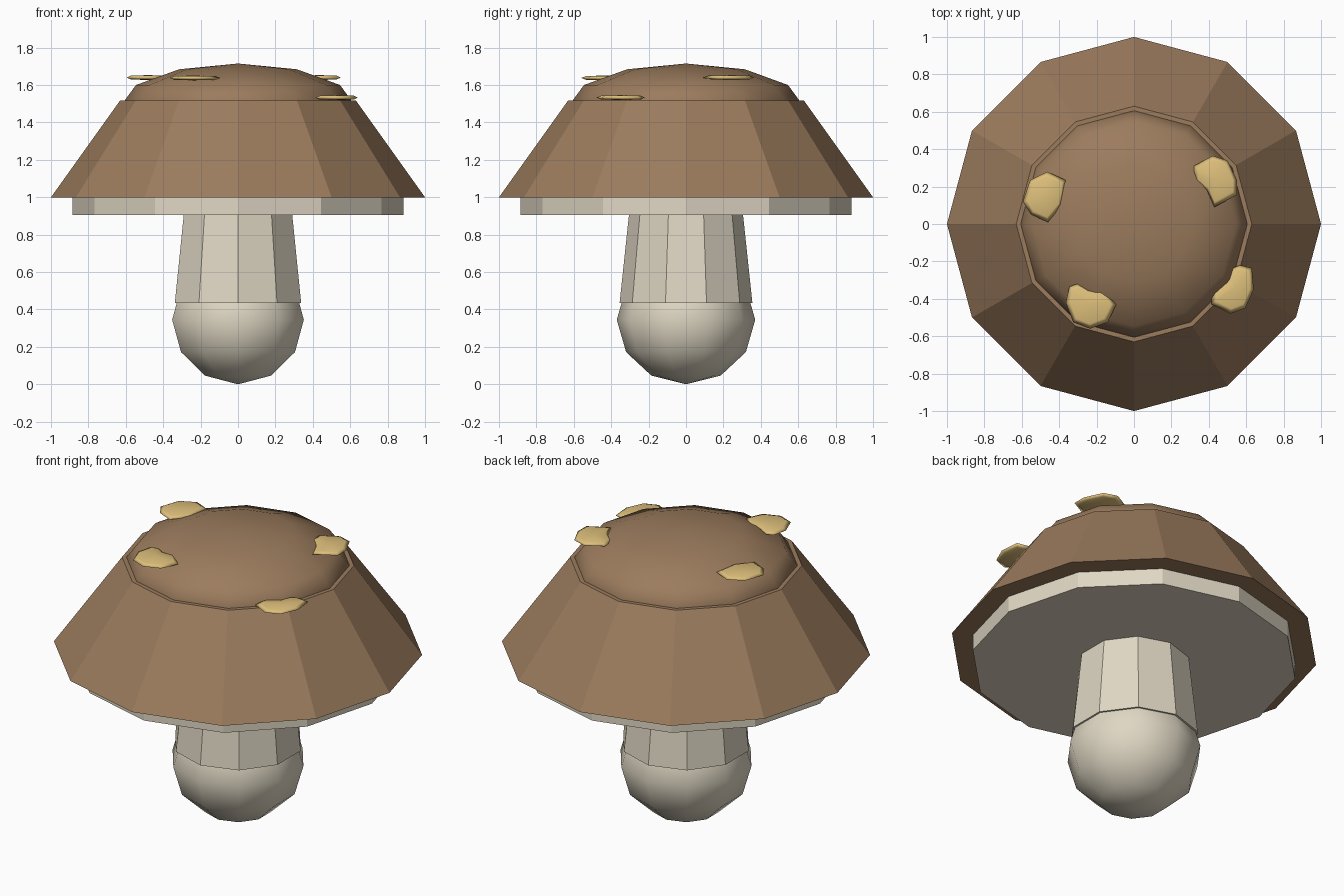
import bpy, bmesh
from math import pi, sin, cos

if "Cube" in bpy.data.objects:
    bpy.data.objects.remove(bpy.data.objects["Cube"])


def material(name, rgb):
    m = bpy.data.materials.new(name)
    m.diffuse_color = (*rgb, 1)
    m.use_nodes = True
    m.node_tree.nodes["Principled BSDF"].inputs["Base Color"].default_value = m.diffuse_color
    return m


BROWN = material("cap_brown", (0.33, 0.2, 0.11))
CREAM = material("stem_cream", (0.74, 0.68, 0.55))
YELLOW = material("spot_yellow", (0.74, 0.53, 0.2))


def loft(name, rings, mat, smooth=False):
    """Skin a stack of closed rings; one-point rings are poles, others get capped."""
    bm = bmesh.new()
    rows = [[bm.verts.new(p) for p in ring] for ring in rings]
    for a, b in zip(rows, rows[1:]):
        n = max(len(a), len(b))
        for i in range(n):
            j = (i + 1) % n
            if len(a) == 1:
                bm.faces.new((a[0], b[j], b[i]))
            elif len(b) == 1:
                bm.faces.new((a[i], a[j], b[0]))
            else:
                bm.faces.new((a[i], a[j], b[j], b[i]))
    for end in (rows[0], rows[-1]):
        if len(end) > 2:
            bm.faces.new(end)
    bmesh.ops.recalc_face_normals(bm, faces=bm.faces)
    me = bpy.data.meshes.new(name)
    bm.to_mesh(me)
    bm.free()
    for p in me.polygons:
        p.use_smooth = smooth
    me.materials.append(mat)
    ob = bpy.data.objects.new(name, me)
    bpy.context.collection.objects.link(ob)
    return ob


def ring(n, r, z):
    # first corner points to +y
    return [(r * sin(2 * pi * i / n), r * cos(2 * pi * i / n), z) for i in range(n)]


def frustum(name, n, r1, z1, r2, z2, mat):
    return loft(name, [ring(n, r1, z1), ring(n, r2, z2)], mat)


def ellipsoid(name, n, r, h, zc, mat):
    rows = [[(0, 0, zc - h)]]
    rows += [ring(n, r * sin(pi * k / 6), zc - h * cos(pi * k / 6)) for k in range(1, 6)]
    return loft(name, rows + [[(0, 0, zc + h)]], mat, True)


def spot(name, outline, z, h=0.013):
    # thin irregular lens
    cx = sum(p[0] for p in outline) / len(outline)
    cy = sum(p[1] for p in outline) / len(outline)
    rows = [[(cx, cy, z - h)]]
    for s, t in ((0.8, -0.8), (1, 0), (0.8, 0.8)):
        rows.append([(cx + (x - cx) * s, cy + (y - cy) * s, z + h * t) for x, y in outline])
    return loft(name, rows + [[(cx, cy, z + h)]], YELLOW, True)


# Stem and bulb
ellipsoid("bulb", 10, 0.37, 0.345, 0.345, CREAM)
frustum("stem", 10, 0.355, 0.435, 0.295, 1.0, CREAM)

# Gills, cap and dome
frustum("gills", 12, 0.885, 0.905, 0.885, 1.0, CREAM)
frustum("cap", 12, 1.0, 1.0, 0.63, 1.518, BROWN)
ellipsoid("cap_dome", 12, 0.63, 0.23, 1.485, BROWN)

# Spots
spot("spot_left", [(-.465, .28), (-.365, .235), (-.385, .1), (-.46, .01),
                   (-.55, .05), (-.595, .12), (-.555, .235)], 1.64)
spot("spot_back", [(.42, .365), (.5, .34), (.55, .235), (.55, .155),
                   (.43, .09), (.39, .18), (.325, .235), (.32, .31)], 1.64)
spot("spot_right", [(.565, -.22), (.63, -.235), (.64, -.35), (.595, -.45), (.515, -.48),
                    (.415, -.43), (.415, -.375), (.5, -.31), (.53, -.235)], 1.533)
spot("spot_front", [(-.305, -.32), (-.245, -.355), (-.16, -.355), (-.095, -.43), (-.14, -.525),
                    (-.235, -.56), (-.325, -.525), (-.365, -.42), (-.345, -.335)], 1.638)
